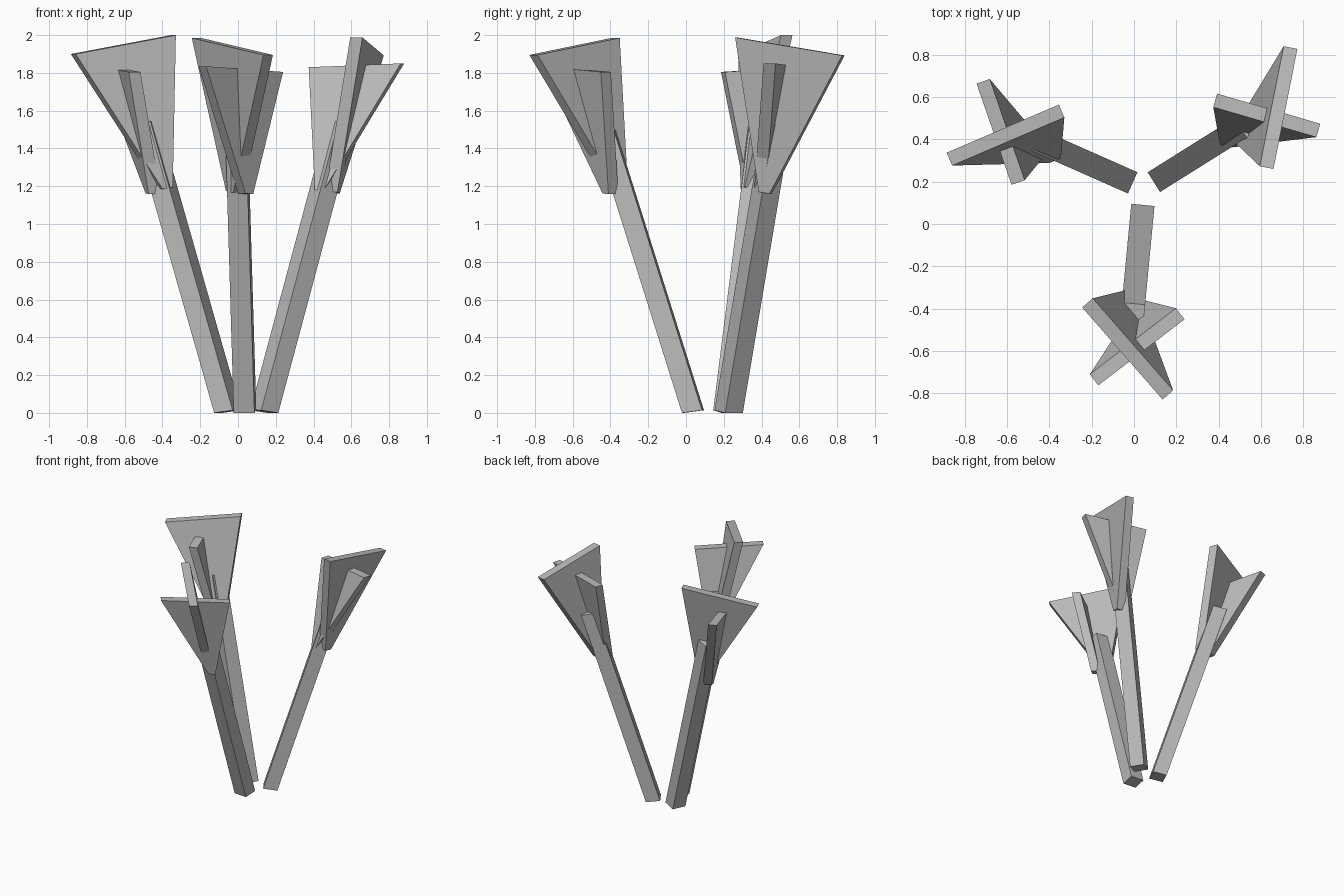
import bpy
import bmesh
from mathutils import Vector

default_cube = bpy.data.objects.get("Cube")
if default_cube:
    bpy.data.objects.remove(default_cube, do_unlink=True)

GREY = (0.5, 0.5, 0.5, 1.0)
material = bpy.data.materials.new("plain grey")
material.use_nodes = True
material.diffuse_color = GREY
material.node_tree.nodes["Principled BSDF"].inputs["Base Color"].default_value = GREY

UP = Vector((0, 0, 1))
STALK_SIZE = 0.11
PLATE_THICKNESS = 0.066
PLATE_FOOT = 0.1


def tapered_block(name, foot, head, across, depth, foot_scale=1.0):
    """Flat-faced block from foot to head, narrowed across its foot."""
    bm = bmesh.new()
    for centre, scale in ((foot, foot_scale), (head, 1.0)):
        for side in (-0.5, 0.5):
            for face in (-0.5, 0.5):
                bm.verts.new(centre + across * side * scale + depth * face)
    bmesh.ops.convex_hull(bm, input=bm.verts[:])
    bmesh.ops.dissolve_limit(bm, angle_limit=0.01, verts=bm.verts[:], edges=bm.edges[:])
    bmesh.ops.recalc_face_normals(bm, faces=bm.faces[:])
    mesh = bpy.data.meshes.new(name)
    bm.to_mesh(mesh)
    bm.free()
    mesh.materials.append(material)
    bpy.context.collection.objects.link(bpy.data.objects.new(name, mesh))


def stalk(name, base, lean, height):
    """Square post leaning outward, with slightly tilted ends."""
    foot = Vector((*base, 0.007))
    slope = Vector((*lean, 0))
    outward = slope.normalized()
    across = outward.cross(UP) * STALK_SIZE
    depth = outward * STALK_SIZE * 0.97 - UP * 0.014
    tapered_block(name, foot, foot + (slope + UP) * height, across, depth)


def plate(name, foot, head, width):
    """Fan-shaped upright plate with even thickness."""
    width = Vector(width)
    depth = width.cross(UP).normalized() * PLATE_THICKNESS
    tapered_block(name, Vector(foot), Vector(head), width, depth, PLATE_FOOT)


# Front stalk with its crossed plates
stalk("front_stalk", (0.037, 0.037), (-0.03, -0.315), 1.48)
plate("front_tall_plate", (-0.02, -0.35, 1.17), (-0.03, -0.59, 1.94), (0.38, -0.435, -0.09))
plate("front_short_plate", (0.04, -0.4, 1.16), (0.015, -0.58, 1.82), (0.407, 0.312, -0.03))

# Back left stalk with its crossed plates
stalk("back_left_stalk", (0.139, 0.226), (0.268, 0.168), 1.53)
plate("back_left_tall_plate", (0.5, 0.42, 1.165), (0.683, 0.55, 1.94), (0.113, 0.567, -0.095))
plate("back_left_short_plate", (0.44, 0.4, 1.18), (0.627, 0.513, 1.84), (0.487, -0.142, 0.02))

# Back right stalk with its crossed plates
stalk("back_right_stalk", (-0.055, 0.216), (-0.285, 0.126), 1.53)
plate("back_right_tall_plate", (-0.385, 0.33, 1.19), (-0.607, 0.42, 1.95), (0.53, 0.227, 0.1))
plate("back_right_short_plate", (-0.45, 0.35, 1.16), (-0.63, 0.435, 1.82), (0.165, -0.478, -0.03))
